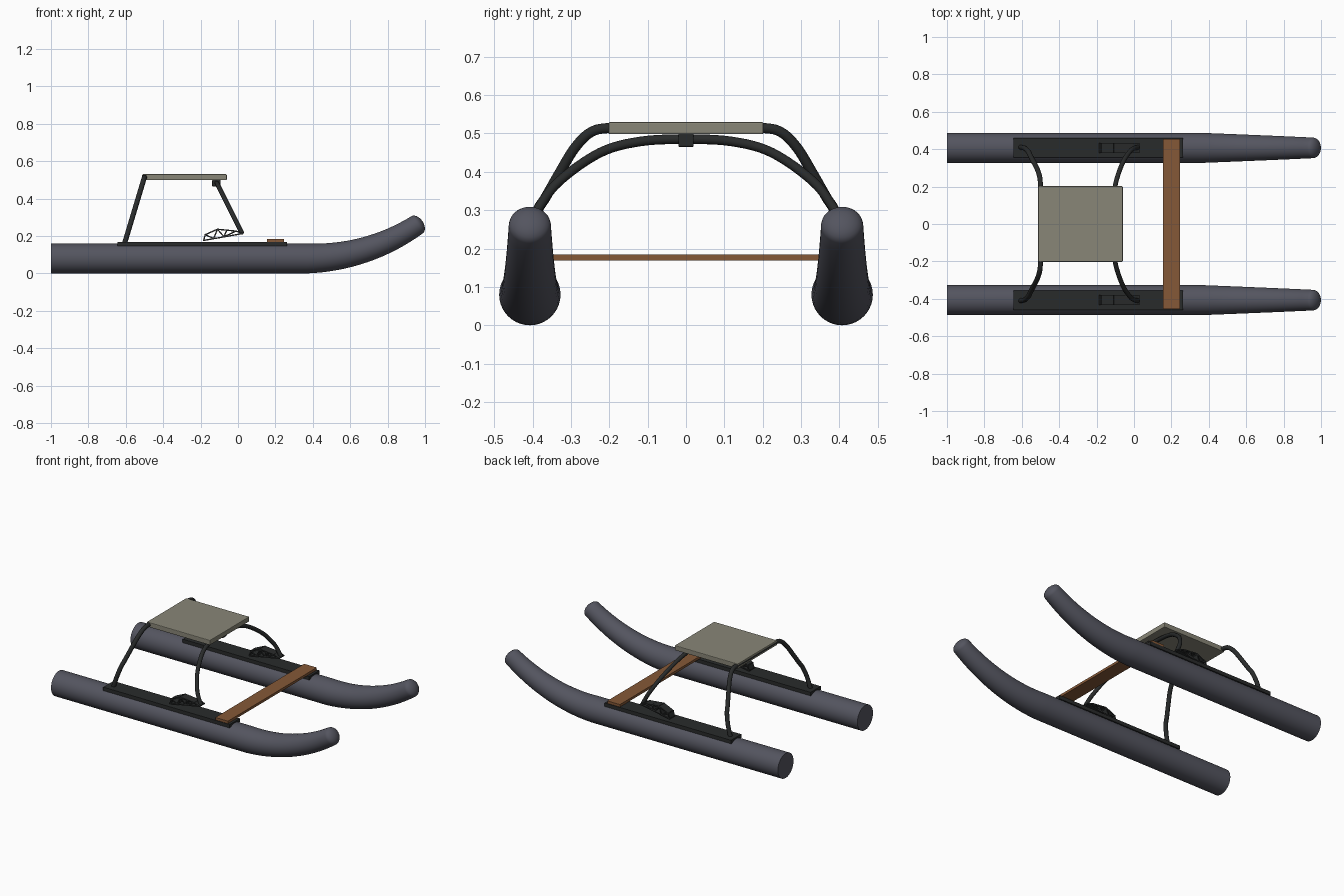
import bpy, bmesh
from math import sin, cos, pi, radians, atan2
from mathutils import Vector, Matrix

if "Cube" in bpy.data.objects:
    bpy.data.objects.remove(bpy.data.objects["Cube"])


def material(name, rgb):
    m = bpy.data.materials.new(name)
    m.diffuse_color = (*rgb, 1)
    m.use_nodes = True
    m.node_tree.nodes["Principled BSDF"].inputs["Base Color"].default_value = m.diffuse_color
    return m


HULL = material("slate_rubber", (0.088, 0.09, 0.115))
DARK = material("black_metal", (0.022, 0.024, 0.024))
SEAT = material("khaki", (0.25, 0.24, 0.185))
WOOD = material("wood", (0.235, 0.098, 0.038))


def finish(bm, name, mat, smooth=False):
    bmesh.ops.recalc_face_normals(bm, faces=bm.faces)
    me = bpy.data.meshes.new(name)
    bm.to_mesh(me)
    bm.free()
    ob = bpy.data.objects.new(name, me)
    bpy.context.collection.objects.link(ob)
    me.materials.append(mat)
    if smooth:
        bpy.ops.object.select_all(action='DESELECT')
        ob.select_set(True)
        bpy.context.view_layer.objects.active = ob
        bpy.ops.object.shade_smooth_by_angle(angle=radians(40))
    return ob


def add_box(bm, center, size, tilt=0):
    mat = (Matrix.Translation(center) @ Matrix.Rotation(-tilt, 4, 'Y')
           @ Matrix.Diagonal((*size, 1)))
    bmesh.ops.create_cube(bm, size=1, matrix=mat)


def box(name, lo, hi, mat, bevel=0):
    lo, hi = Vector(lo), Vector(hi)
    bm = bmesh.new()
    add_box(bm, (lo + hi) / 2, hi - lo)
    ob = finish(bm, name, mat)
    if bevel:
        b = ob.modifiers.new("bevel", 'BEVEL')
        b.width, b.segments = bevel, 2
    return ob


def sweep(name, pts, tangents, radii, normal, mat, sides):
    """Round tube along a planar path."""
    bm = bmesh.new()
    rings = []
    for p, t, r in zip(pts, tangents, radii):
        u = t.cross(normal).normalized()
        rings.append([bm.verts.new(p + r * (cos(2 * pi * k / sides) * normal
                                            + sin(2 * pi * k / sides) * u))
                      for k in range(sides)])
    for a, b in zip(rings, rings[1:]):
        for k in range(sides):
            j = (k + 1) % sides
            bm.faces.new((a[k], a[j], b[j], b[k]))
    bm.faces.new(rings[0])
    bm.faces.new(rings[-1])
    return finish(bm, name, mat, True)


def spline(ctrl, steps=6):
    """Catmull-Rom curve through the control points."""
    c = [2 * ctrl[0] - ctrl[1]] + ctrl + [2 * ctrl[-1] - ctrl[-2]]
    out = []
    for a, b, d, e in zip(c, c[1:], c[2:], c[3:]):
        for i in range(steps):
            t = i / steps
            out.append(0.5 * (2 * b + (d - a) * t + (2 * a - 5 * b + 4 * d - e) * t * t
                              + (3 * b - a - 3 * d + e) * t ** 3))
    return out + [ctrl[-1]]


def arch(name, half, x0, z0, slope, radius):
    """Leaning arch; half lists (y, z) from foot to the middle."""
    full = half + [(-y, z) for y, z in reversed(half) if y]
    pts = spline([Vector((x0 + slope * (z - z0), y, z)) for y, z in full])
    tan = [(pts[min(i + 1, len(pts) - 1)] - pts[max(i - 1, 0)]).normalized()
           for i in range(len(pts))]
    normal = Vector((1, 0, -slope)).normalized()
    sweep(name, pts, tan, [radius] * len(pts), normal, DARK, 12)


# pontoons: straight tube, upswept tapering bow, domed tip
def pontoon(name, y):
    R, r, start, end = 0.08, 0.055, 0.37, radians(34)
    bend = 1.05
    pts, tan, rad = [Vector((-1, y, R))], [Vector((1, 0, 0))], [R]
    for i in range(17):
        a = end * i / 16
        pts.append(Vector((start + bend * sin(a), y, R + bend * (1 - cos(a)))))
        tan.append(Vector((cos(a), 0, sin(a))))
        rad.append(R + (r - R) * i / 16)
    tip, d = pts[-1], tan[-1]
    for i in range(1, 7):
        a = radians(88) * i / 6
        pts.append(tip + d * 0.035 * sin(a))
        tan.append(d)
        rad.append(r * cos(a))
    sweep(name, pts, tan, rad, Vector((0, 1, 0)), HULL, 40)


# foot rest: open truss of flat slats
def foot_rest(name, y):
    A, B, C = (-0.184, 0.176), (-0.175, 0.207), (-0.11, 0.236)
    D, E = (-0.01, 0.226), (0.025, 0.213)
    F, G, H = (-0.13, 0.186), (-0.075, 0.196), (-0.06, 0.231)
    bars = [(A, E), (A, B), (B, C), (C, D), (D, E), (B, F), (F, C), (C, G), (G, H),
            (G, D)]
    bm = bmesh.new()
    for (xa, za), (xb, zb) in bars:
        v = Vector((xb - xa, zb - za))
        add_box(bm, ((xa + xb) / 2, y, (za + zb) / 2),
                (v.length + 0.006, 0.054, 0.007), atan2(v.y, v.x))
    finish(bm, name, DARK)


for side, s in (("left", 1), ("right", -1)):
    y = 0.407 * s
    pontoon(side + "_pontoon", y)
    box(side + "_rail", (-0.645, y - 0.052, 0.146), (0.262, y + 0.052, 0.169), DARK)
    foot_rest(side + "_foot_rest", y)

# cross plank
box("cross_plank", (0.156, -0.455, 0.169), (0.246, 0.455, 0.185), WOOD)

# seat and its two supporting arches
box("seat", (-0.512, -0.202, 0.498), (-0.06, 0.202, 0.53), SEAT, 0.004)
arch("rear_arch", [(0.41, 0.165), (0.405, 0.235), (0.388, 0.297), (0.365, 0.335),
                   (0.325, 0.405), (0.29, 0.462), (0.25, 0.502), (0.203, 0.514),
                   (0.1, 0.514), (0, 0.514)], -0.605, 0.165, 0.3, 0.0135)
arch("front_arch", [(0.41, 0.213), (0.403, 0.265), (0.385, 0.305), (0.33, 0.376),
                    (0.224, 0.45), (0.12, 0.479), (0, 0.485)], 0.022, 0.213, -0.5, 0.0125)

# clamp joining the front arch to the seat
box("arch_clamp", (-0.138, -0.02, 0.465), (-0.094, 0.02, 0.5), DARK, 0.003)
